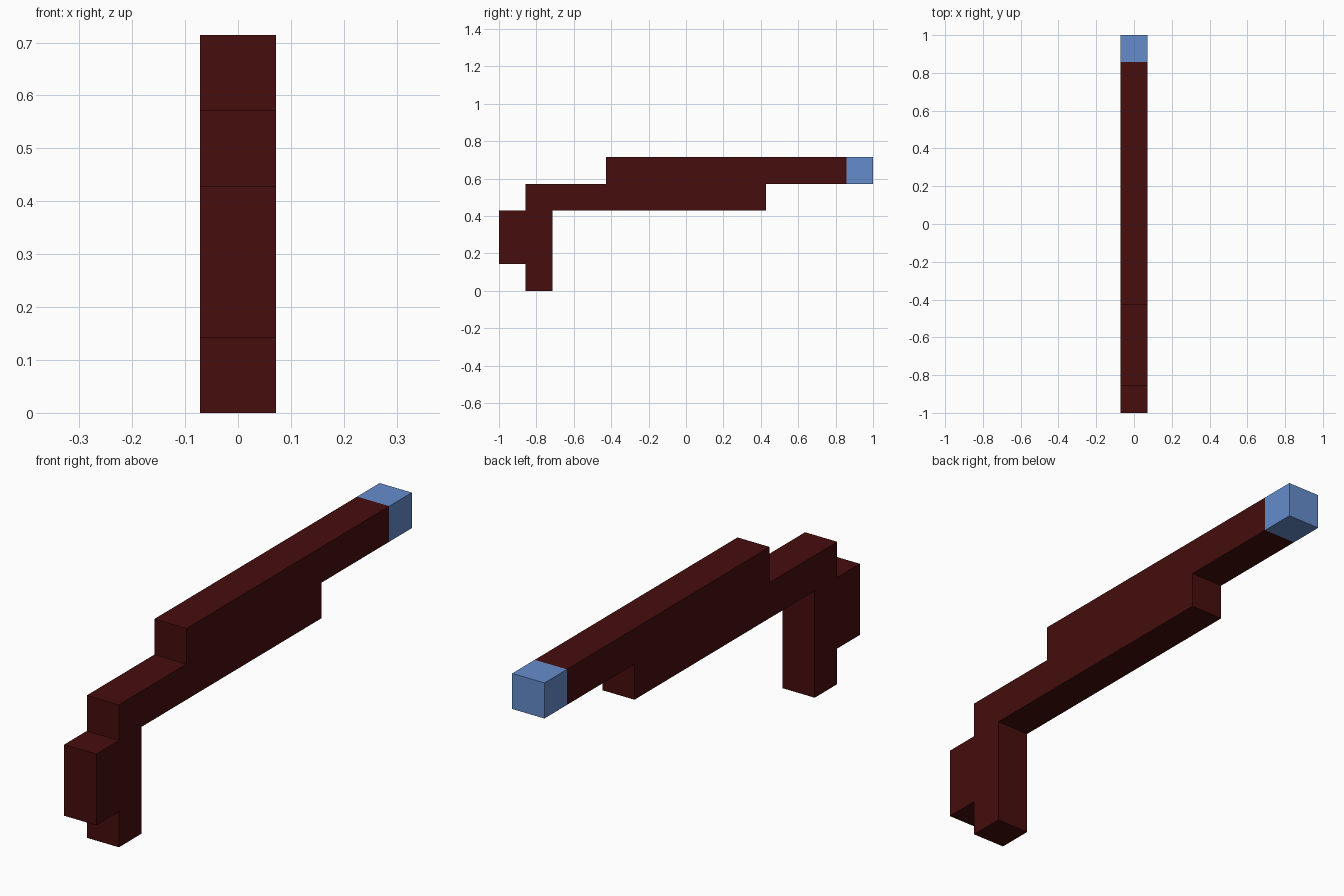
import bpy, bmesh
from mathutils import Vector

if "Cube" in bpy.data.objects:
    bpy.data.objects.remove(bpy.data.objects["Cube"])

U = 1 / 7  # one block: the model is 14 blocks long


def material(name, rgb):
    m = bpy.data.materials.new(name)
    m.diffuse_color = (*rgb, 1)
    m.use_nodes = True
    m.node_tree.nodes["Principled BSDF"].inputs["Base Color"].default_value = m.diffuse_color
    return m


def extruded(name, profile, mat):
    """Extrude a side profile (y, z in blocks) one block wide, centred on x = 0."""
    bm = bmesh.new()
    face = bm.faces.new([bm.verts.new((-U / 2, y * U, z * U)) for y, z in profile])
    res = bmesh.ops.extrude_face_region(bm, geom=[face], use_keep_orig=True)
    verts = [g for g in res["geom"] if isinstance(g, bmesh.types.BMVert)]
    bmesh.ops.translate(bm, verts=verts, vec=Vector((U, 0, 0)))
    bmesh.ops.recalc_face_normals(bm, faces=bm.faces)
    mesh = bpy.data.meshes.new(name)
    bm.to_mesh(mesh)
    bm.free()
    mesh.materials.append(mat)
    obj = bpy.data.objects.new(name, mesh)
    bpy.context.collection.objects.link(obj)
    return obj


dark_red = material("dark red brown", (0.061, 0.004, 0.004))
blue = material("light blue", (0.130, 0.265, 0.604))

# Stepped handle and shaft
extruded("body", [(-6, 0), (-5, 0), (-5, 3), (3, 3), (3, 4), (6, 4), (6, 5),
                  (-3, 5), (-3, 4), (-6, 4), (-6, 3), (-7, 3), (-7, 1), (-6, 1)], dark_red)

# Blue block at the far end
extruded("tip", [(6, 4), (7, 4), (7, 5), (6, 5)], blue)
